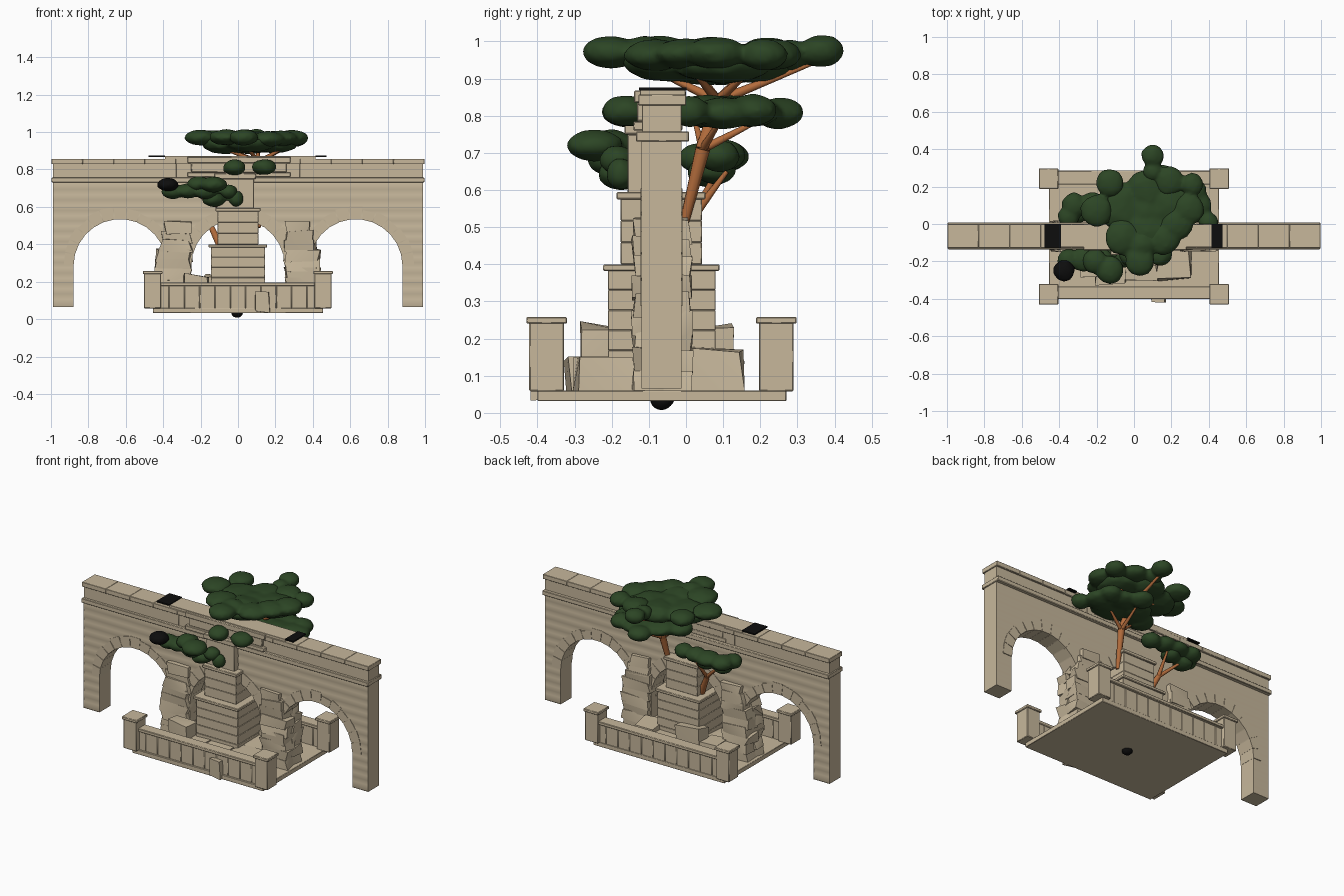
import bpy, bmesh, math, random
from mathutils import Vector, Matrix

if "Cube" in bpy.data.objects:
    bpy.data.objects.remove(bpy.data.objects["Cube"])
random.seed(4)


def material(name, r, g, b):
    m = bpy.data.materials.new(name)
    m.diffuse_color = (r, g, b, 1)
    m.use_nodes = True
    m.node_tree.nodes["Principled BSDF"].inputs["Base Color"].default_value = m.diffuse_color
    return m


STONE = material("beige stone", .57, .475, .33)
LEAF = material("dark green leaf", .025, .06, .018)
BARK = material("orange bark", .45, .15, .045)
BLACK = material("black", .004, .004, .004)


def finish(bm, name, mat, angle=30, bevel=0):
    bmesh.ops.recalc_face_normals(bm, faces=bm.faces)
    me = bpy.data.meshes.new(name)
    bm.to_mesh(me)
    bm.free()
    me.materials.append(mat)
    ob = bpy.data.objects.new(name, me)
    bpy.context.collection.objects.link(ob)
    if bevel:
        mod = ob.modifiers.new("soft edges", 'BEVEL')
        mod.width = bevel
        mod.segments = 1
    if angle:
        bpy.ops.object.select_all(action='DESELECT')
        ob.select_set(True)
        bpy.context.view_layer.objects.active = ob
        bpy.ops.object.shade_smooth_by_angle(angle=math.radians(angle))
    return ob


def boxes(name, items, mat=STONE, bevel=.003):
    """One object from boxes given as x0, x1, y0, y1, z0, z1."""
    bm = bmesh.new()
    for x0, x1, y0, y1, z0, z1 in items:
        m = Matrix.Translation(((x0 + x1) / 2, (y0 + y1) / 2, (z0 + z1) / 2))
        bmesh.ops.create_cube(bm, size=1, matrix=m @ Matrix.Diagonal((x1 - x0, y1 - y0, z1 - z0, 1)))
    return finish(bm, name, mat, 50, bevel)


def row(x0, x1, n, y0, y1, z0, z1):
    d = (x1 - x0) / n
    return [(x0 + i * d, x0 + (i + 1) * d, y0, y1, z0, z1) for i in range(n)]


def add_rock(bm, c, s):
    """Rough stone: hull of a jittered box."""
    vs = []
    for i in (-1, 1):
        for j in (-1, 1):
            for k in (-1, 1):
                f = [random.uniform(.68, 1) for _ in range(3)]
                vs.append(bm.verts.new((c[0] + i * f[0] * s[0], c[1] + j * f[1] * s[1], c[2] + k * f[2] * s[2])))
    bmesh.ops.convex_hull(bm, input=vs)


# --- arcade wall: front and back sheets in stone courses, closed along the outline
R, SPRING, FOOT, TOP, END = .25, .285, .065, .735, .99
outline = [(-END, FOOT)]
for cx in (-.63, 0, .63):
    outline.append((cx - R, FOOT))
    for i in range(25):
        a = math.pi * (1 - i / 24)
        outline.append((cx + R * math.cos(a), SPRING + R * math.sin(a)))
    outline.append((cx + R, FOOT))
outline.append((END, FOOT))
levels = []
for i in range(13):
    z = FOOT + i * (TOP - FOOT) / 12
    levels += [(z - .014, 0), (z, .003), (z + .014, 0)]
levels = [l for l in levels if FOOT <= l[0] <= TOP]
bm = bmesh.new()
for y, inward in ((-.12, 1), (-.012, -1)):
    for (xa, la), (xb, lb) in zip(outline, outline[1:]):
        if abs(xa - xb) < 1e-5:
            continue
        for (z0, d0), (z1, d1) in zip(levels, levels[1:]):
            if z1 <= min(la, lb):
                continue
            quad = [(xa, y + inward * d0, max(z0, la)), (xb, y + inward * d0, max(z0, lb)),
                    (xb, y + inward * d1, max(z1, lb)), (xa, y + inward * d1, max(z1, la))]
            bm.faces.new([bm.verts.new(p) for p in quad])
loop = outline + [(END, TOP), (-END, TOP)]
for (xa, la), (xb, lb) in zip(loop, loop[1:] + loop[:1]):
    bm.faces.new([bm.verts.new(p) for p in
                  [(xa, -.12, la), (xb, -.12, lb), (xb, -.012, lb), (xa, -.012, la)]])
bmesh.ops.remove_doubles(bm, verts=bm.verts, dist=1e-4)
bmesh.ops.dissolve_degenerate(bm, edges=bm.edges, dist=1e-5)
finish(bm, "arcade_wall", STONE, 40)

# --- wedge stones around the arches
bm = bmesh.new()
for cx in (-.63, 0, .63):
    for i in range(13):
        a0, a1 = math.pi * (i + .04) / 13, math.pi * (i + .96) / 13
        out = .31 + random.uniform(-.012, .012)
        pts = [(R - .001, a0), (out, a0), (out, a1), (R - .001, a1)]
        rings = [[bm.verts.new((cx + r * math.cos(a), y, SPRING + r * math.sin(a))) for r, a in pts]
                 for y in (-.122, -.01)]
        bm.faces.new(rings[0])
        bm.faces.new(rings[1][::-1])
        for k in range(4):
            n = (k + 1) % 4
            bm.faces.new([rings[0][k], rings[0][n], rings[1][n], rings[1][k]])
finish(bm, "arch_stones", STONE)

# --- cornice of the wall
boxes("lower_moulding", [(-.996, .996, -.135, .008, .73, .758)])
boxes("frieze", row(-.99, .99, 3, -.118, -.012, .755, .832), STONE, .001)
boxes("coping", row(-.997, .997, 12, -.128, 0, .828, .857), STONE, .002)
boxes("coping_strip", [(-.39, .415, -.124, -.002, .855, .872)], bevel=.001)
boxes("coping_black_plates", [(-.478, -.39, -.126, .001, .868, .876), (.415, .473, -.126, .001, .868, .876)], BLACK, 0)
boxes("centre_frame", [(-.27, .28, -.142, -.01, .76, .785), (-.25, .26, -.132, -.01, .785, .835),
                       (-.27, .28, -.14, 0, .835, .868)])
boxes("centre_pier", [(-.115, .085, -.158, -.02, .59, .75), (-.125, .095, -.166, -.02, .75, .78)])

# --- stepped pedestal
PY = -.065
steps = [(-.145, .145, PY - .145, PY + .145, .06 + i * .0542, .06 + (i + 1) * .0542) for i in range(6)]
steps += [(-.11, .11, PY - .111, PY + .108, .40 + i * .0588, .40 + (i + 1) * .0588) for i in range(3)]
boxes("pedestal_courses", steps, STONE, .002)
boxes("pedestal_caps", [(-.157, .155, PY - .158, PY + .155, .382, .4), (-.12, .12, PY - .122, PY + .118, .575, .595)])

# --- terrace floor, parapets and corner posts
boxes("terrace_floor", [(-.455, .455, -.4, .27, .032, .06)], bevel=.002)
boxes("parapets", row(-.45, .45, 11, -.39, -.34, .035, .18) + row(-.45, .45, 11, .22, .268, .035, .18))
boxes("parapet_caps", [(-.42, .42, -.402, -.333, .176, .196), (-.42, .42, .21, .285, .176, .196)])
posts, caps = [], []
for x in (-.457, .455):
    for y in (-.375, .243):
        posts.append((x - .045, x + .045, y - .047, y + .047, .058, .245))
        caps.append((x - .052, x + .052, y - .055, y + .055, .24, .258))
boxes("corner_posts", posts)
boxes("corner_post_caps", caps)

# --- rough stones: pier facings and rubble round the pedestal
bm = bmesh.new()
for s in (-1, 1):
    for i in range(9):
        z = .09 + i * .05
        outer = .44 if z < .32 else .44 - (z - .32) * .3
        for y in (-.1, -.03):
            add_rock(bm, (s * (.25 + outer) / 2, y, z), ((outer - .25) / 2 + .01, .05, .038))
finish(bm, "rough_piers", STONE, 45)
bm = bmesh.new()
for c, s in [((.21, -.22, .1), (.1, .09, .055)), ((.04, -.25, .1), (.1, .07, .05)),
             ((-.12, -.25, .1), (.09, .08, .055)), ((-.22, -.23, .15), (.075, .06, .1)),
             ((.2, -.07, .1), (.08, .1, .055)), ((-.2, -.07, .1), (.08, .1, .055)),
             ((.2, .08, .11), (.08, .08, .07)), ((.05, .09, .1), (.1, .07, .055)),
             ((-.1, .08, .14), (.09, .05, .11)), ((-.23, .06, .11), (.07, .08, .06)),
             ((.13, -.39, .095), (.045, .035, .065))]:
    add_rock(bm, c, s)
finish(bm, "rubble", STONE, 35)


# --- trees: tapered trunks and branches
def limbs(name, segments):
    bm = bmesh.new()
    for a, b, r0, r1 in segments:
        a, b = Vector(a), Vector(b)
        m = Matrix.Translation((a + b) / 2) @ (b - a).to_track_quat('Z', 'Y').to_matrix().to_4x4()
        bmesh.ops.create_cone(bm, cap_ends=True, segments=8, radius1=r0, radius2=r1, depth=(b - a).length, matrix=m)
    finish(bm, name, BARK, 50)


fork, crown, low = (.13, .045, .71), (.11, .085, .84), (-.16, .02, .53)
limbs("tall_tree_trunk", [((.11, -.01, .49), fork, .012, .021), (fork, crown, .021, .016)]
      + [(crown, t, .014, .006) for t in [(.1, .36, .95), (.26, .17, .92), (-.08, .16, .92), (-.1, .03, .92),
                                          (.04, -.1, .93), (.25, .02, .92)]]
      + [(fork, t, .012, .005) for t in [(.15, .22, .8), (.28, .1, .8), (.02, .02, .8)]])
limbs("low_tree_trunk", [((-.1, -.01, .4), low, .02, .015), (low, (-.3, .09, .66), .013, .006),
                         (low, (-.15, .11, .65), .013, .006), ((-.1, -.12, .6), (-.25, -.2, .68), .012, .006)])


# --- foliage: flattened lumps by tier, each as x, y, radius
def foliage(name, z, height, lumps, mat=LEAF):
    bm = bmesh.new()
    for x, y, r in lumps:
        zz = z + random.uniform(-.006, .006)
        new = bmesh.ops.create_icosphere(bm, subdivisions=2, radius=1)['verts']
        for v in new:
            v.co *= random.uniform(.93, 1.04)
            v.co = Vector((x + v.co.x * r, y + v.co.y * r, zz + v.co.z * height))
    ob = finish(bm, name, mat, 0)
    # fuse overlapping lumps into one soft mass
    mod = ob.modifiers.new("fuse", 'REMESH')
    mod.mode = 'VOXEL'
    mod.voxel_size = .011
    mod.use_smooth_shade = True
    soft = ob.modifiers.new("soften", 'SMOOTH')
    soft.iterations = 3


top = [(.1, .365, .065), (-.13, .22, .078), (.19, .23, .085), (.31, .21, .065), (.1, .28, .055), (.23, .0, .09),
       (.29, .08, .09), (.03, -.2, .082), (-.2, .07, .09), (.16, -.08, .09), (-.06, -.07, .1), (.04, -.11, .08)]
core = [(.06, .06, .16), (-.06, .09, .14), (.19, .1, .14), (.07, .18, .12), (.07, -.04, .14)]
foliage("top_canopy_rim", .968, .045, top)
foliage("top_canopy_core", .94, .056, core)
foliage("middle_canopy", .81, .045, [(-.02, -.165, .065), (.14, -.16, .07), (.15, .25, .072), (.33, .1, .09), (.32, .18, .07),
                                     (.4, .01, .055), (.23, .17, .09), (.1, .1, .12), (.0, .06, .08), (.22, .06, .12)])
foliage("lower_front_leaves", .715, .044, [(-.13, -.245, .08), (-.21, -.2, .07)])
foliage("outer_front_leaves", .685, .042, [(-.27, -.19, .07), (-.35, -.19, .062), (-.05, -.185, .05), (-.17, -.2, .07)])
foliage("hanging_front_leaves", .645, .045, [(-.13, -.175, .065), (-.01, -.175, .042)])
foliage("lower_back_leaves", .69, .045, [(-.32, .1, .072), (-.22, .1, .075), (-.35, .04, .062), (-.14, .1, .065), (-.05, .09, .06)])
foliage("hanging_back_leaves", .65, .042, [(-.3, .06, .062), (-.2, .08, .06)])

# --- black lumps
foliage("black_lump", .724, .038, [(-.375, -.25, .062)], BLACK)
foliage("black_foot_knob", .034, .034, [(-.005, -.065, .036)], BLACK)
